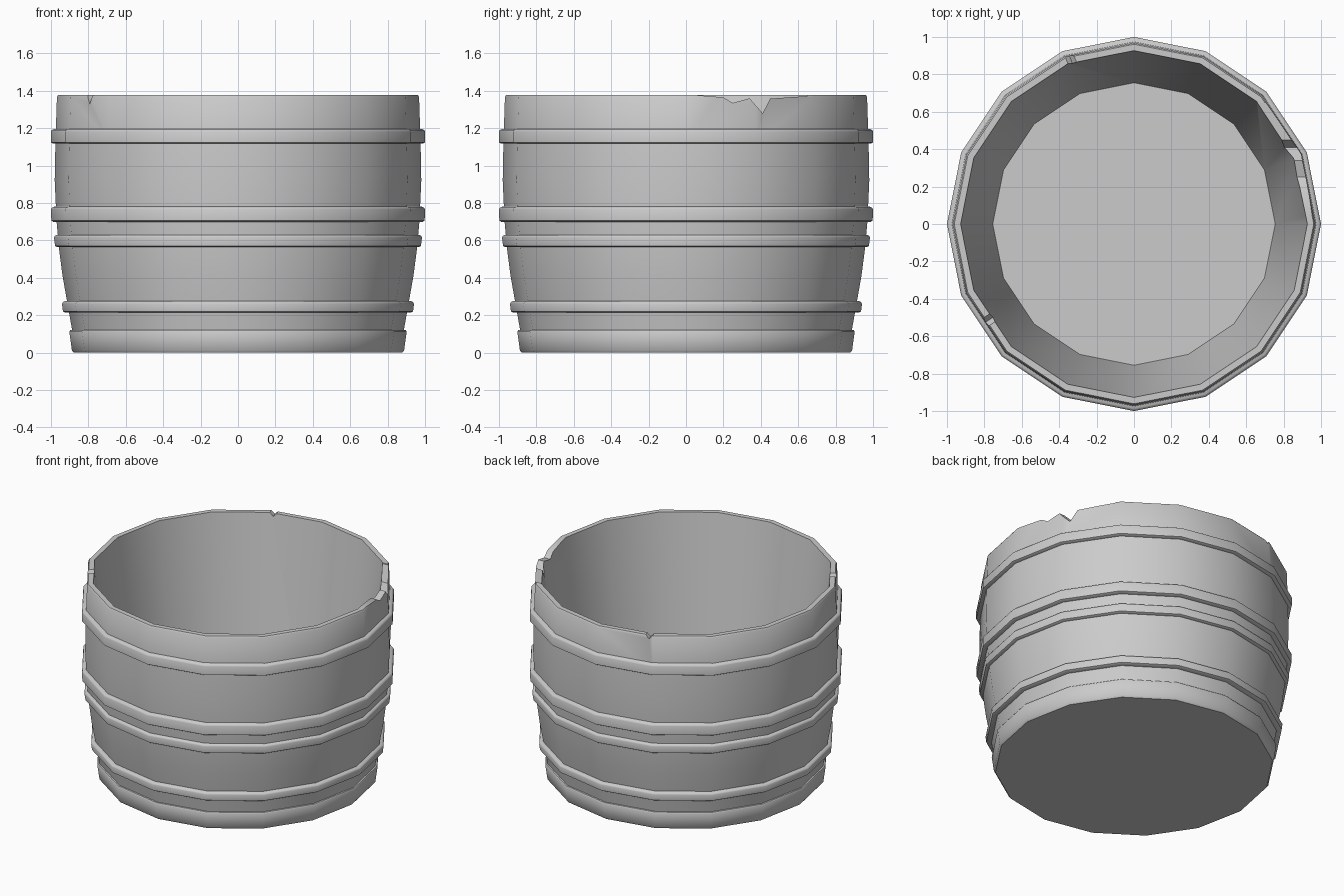
import bpy
import bmesh
import math
from mathutils import Matrix, Vector

SIDES = 16
TAU = 2 * math.pi

cube = bpy.data.objects.get("Cube")
if cube:
    bpy.data.objects.remove(cube, do_unlink=True)

grey = bpy.data.materials.new("plain grey")
grey.use_nodes = True
grey.diffuse_color = (0.6, 0.6, 0.6, 1)
grey.node_tree.nodes["Principled BSDF"].inputs["Base Color"].default_value = (0.6, 0.6, 0.6, 1)


def finish(name, bm):
    bmesh.ops.recalc_face_normals(bm, faces=bm.faces)
    mesh = bpy.data.meshes.new(name)
    bm.to_mesh(mesh)
    bm.free()
    mesh.materials.append(grey)
    obj = bpy.data.objects.new(name, mesh)
    bpy.context.collection.objects.link(obj)
    return obj


def select(obj):
    bpy.ops.object.select_all(action="DESELECT")
    obj.select_set(True)
    bpy.context.view_layer.objects.active = obj


def smooth(obj):
    select(obj)
    bpy.ops.object.shade_smooth_by_angle(angle=math.radians(40))


def lathe(name, profile, closed):
    """Turn a (radius, height) profile; open profiles get end caps."""
    bm = bmesh.new()
    rings = [[bm.verts.new((r * math.cos(TAU * k / SIDES), r * math.sin(TAU * k / SIDES), z))
              for k in range(SIDES)] for r, z in profile]
    pairs = list(zip(rings, rings[1:]))
    if closed:
        pairs.append((rings[-1], rings[0]))
    else:
        bm.faces.new(rings[0])
        bm.faces.new(rings[-1])
    for a, b in pairs:
        for k in range(SIDES):
            n = (k + 1) % SIDES
            bm.faces.new((a[k], a[n], b[n], b[k]))
    return finish(name, bm)


def cut_notch(body, name, outline, angle):
    """Cut a (sideways, height) outline through the wall at an angle."""
    bm = bmesh.new()
    face = bm.faces.new([bm.verts.new((0.6, u, z)) for u, z in outline])
    out = bmesh.ops.extrude_face_region(bm, geom=[face])
    moved = [v for v in out["geom"] if isinstance(v, bmesh.types.BMVert)]
    bmesh.ops.translate(bm, verts=moved, vec=Vector((0.6, 0, 0)))
    bm.transform(Matrix.Rotation(math.radians(angle), 4, "Z"))
    cutter = finish(name, bm)
    cutter.hide_render = True
    mod = body.modifiers.new(name, "BOOLEAN")
    mod.operation = "DIFFERENCE"
    mod.solver = "EXACT"
    mod.object = cutter
    select(body)
    bpy.ops.object.modifier_apply(modifier=mod.name)
    bpy.data.objects.remove(cutter, do_unlink=True)


# Hollow tub: raised foot band, bowed outer wall, rim, straight tapering inside, floor
foot = [(0.878, 0), (0.888, 0.012), (0.902, 0.112), (0.897, 0.12), (0.887, 0.121)]
outer = [(0.915, 0.28), (0.938, 0.41), (0.955, 0.54), (0.97, 0.7),
         (0.98, 0.92), (0.976, 1.13), (0.968, 1.368), (0.961, 1.378)]
inner = [(0.927, 1.378), (0.755, 0.1)]
body = lathe("tub_body", foot + outer + inner, False)

# Broken rim: one large crack and two small chips
crack = [(0.03, 1.45), (0.03, 1.379), (0.2, 1.365), (0.25, 1.335), (0.34, 1.36),
         (0.41, 1.28), (0.45, 1.358), (0.65, 1.372), (0.65, 1.45)]
cut_notch(body, "rim_crack", crack, 0)
for name, angle, depth in (("front_chip", 213.5, 0.05), ("back_chip", 111, 0.025)):
    low = 1.38 - depth
    cut_notch(body, name, [(-0.03, 1.45), (-0.03, 1.385), (0, low), (0.03, 1.385), (0.03, 1.45)], angle)
smooth(body)

# Raised hoops with a crisp underside and a rounded top: bottom, top, radius below, radius above
hoops = {
    "lower_hoop": (0.215, 0.275, 0.936, 0.941),
    "middle_hoop": (0.565, 0.63, 0.978, 0.984),
    "upper_middle_hoop": (0.7, 0.78, 0.998, 1.0),
    "top_hoop": (1.118, 1.195, 1.0, 1.0),
}
ROUND = 0.014
for name, (low, high, r_low, r_high) in hoops.items():
    r_in = r_low - 0.06
    smooth(lathe(name, [
        (r_in, low), (r_low - 0.01, low), (r_low, low + 0.006),
        (r_high, high - ROUND), (r_high - ROUND * 0.3, high - ROUND * 0.4),
        (r_high - ROUND, high), (r_in, high + 0.004)], True))
